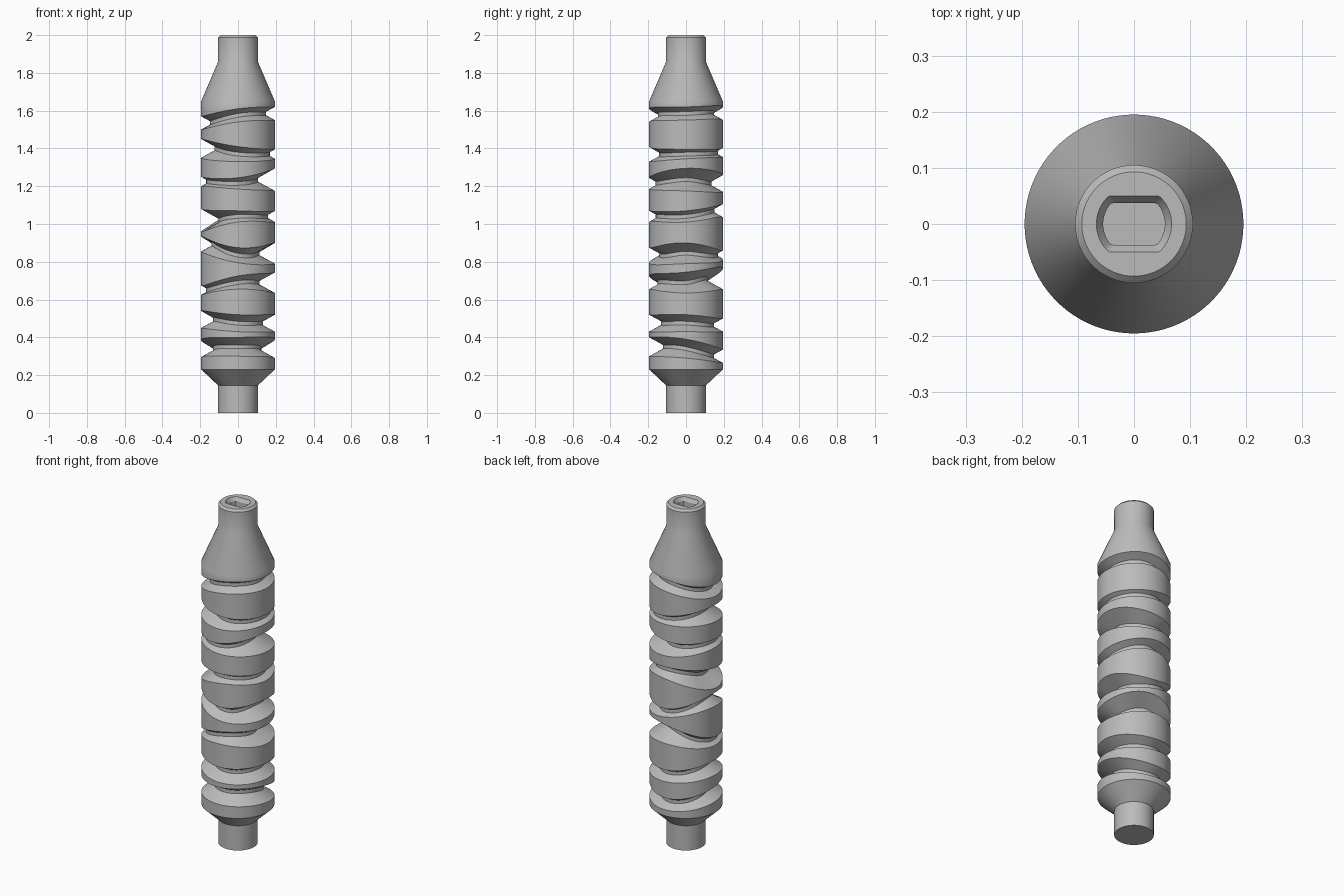
import bpy, bmesh, math

default_cube = bpy.data.objects.get("Cube")
if default_cube:
    bpy.data.objects.remove(default_cube, do_unlink=True)

SEGMENTS = 96
BODY = 0.195       # radius of the ridges
NECK = 0.105       # radius of both ends
WALL_SLOPE = 0.55  # rise of a groove wall per unit of depth
FLOOR = 0.01       # half width of a groove floor

# Each groove, top to bottom: axial shift and mouth width in hundredths,
# at the left, back, right and front of the shaft
GROOVES = [
    ((2, 2, -3, 1), (7, 7, 7, 7)),
    ((-2, -1, 1, -2), (5, 5, 10, 8)),
    ((2, 0, 1, 0), (12, 9, 5, 6)),
    ((0, 3, -2, 0), (6, 7, 12, 6)),
    ((-2, -3, 3, -3), (11, 5, 8, 8)),
    ((0, 2, -4, 0), (11, 11, 5, 7)),
    ((-4, -5, -2, -4), (9, 7, 9, 9)),
    ((0, -4, 0, 1), (10, 7, 9, 10)),
]


def around(values, angle):
    """Smooth periodic curve through four values a quarter turn apart."""
    left, back, right, front = values
    mean = sum(values) / 4
    twist = (left - back + right - front) / 4
    return (mean + (left - right) / 2 * math.cos(angle)
            + (back - front) / 2 * math.sin(angle)
            + twist * math.cos(2 * angle)) / 100


def slot_radius(radius, half_width, angle):
    """Circle with two flats, facing front and back."""
    return min(radius, half_width / max(abs(math.sin(angle)), 0.001))


def profile(angle):
    """Radius and height pairs from the foot to the floor of the drive slot."""
    points = [(NECK, 0), (NECK, 0.145), (BODY, 0.23)]
    for index, (shift, width) in reversed(list(enumerate(GROOVES))):
        middle = 1.565 - 0.175 * index + around(shift, angle)
        half = max(around(width, angle) / 2, FLOOR * 2)
        inner = BODY - (half - FLOOR) / WALL_SLOPE
        points += [(BODY, middle - half), (inner, middle - FLOOR),
                   (inner, middle + FLOOR), (BODY, middle + half)]
    # shoulder cone, upper neck and bevelled rim
    points += [(BODY, 1.65), (NECK, 1.86), (NECK, 1.988), (NECK - 0.012, 2)]
    # chamfered drive slot
    mouth = slot_radius(0.067, 0.05, angle)
    throat = slot_radius(0.055, 0.037, angle)
    points += [(mouth, 2), (throat, 1.98), (throat, 1.93)]
    return points


# Shaft: columns of profile points joined around the axis
mesh = bpy.data.meshes.new("grooved_shaft")
bm = bmesh.new()
columns = []
for step in range(SEGMENTS):
    angle = math.tau * step / SEGMENTS
    columns.append([bm.verts.new((r * math.cos(angle), r * math.sin(angle), z))
                    for r, z in profile(angle)])
for step, column in enumerate(columns):
    following = columns[(step + 1) % SEGMENTS]
    for low in range(len(column) - 1):
        bm.faces.new((column[low], following[low],
                      following[low + 1], column[low + 1]))
# foot and slot floor
bm.faces.new([column[0] for column in reversed(columns)])
bm.faces.new([column[-1] for column in columns])
bmesh.ops.recalc_face_normals(bm, faces=bm.faces)
bm.to_mesh(mesh)
bm.free()

shaft = bpy.data.objects.new("grooved_shaft", mesh)
bpy.context.collection.objects.link(shaft)

# Plain grey metal
grey = bpy.data.materials.new("plain_grey")
grey.use_nodes = True
colour = (0.5, 0.5, 0.5, 1)
grey.diffuse_color = colour
grey.node_tree.nodes["Principled BSDF"].inputs["Base Color"].default_value = colour
mesh.materials.append(grey)

bpy.ops.object.select_all(action="DESELECT")
shaft.select_set(True)
bpy.context.view_layer.objects.active = shaft
bpy.ops.object.shade_smooth_by_angle(angle=math.radians(30))
